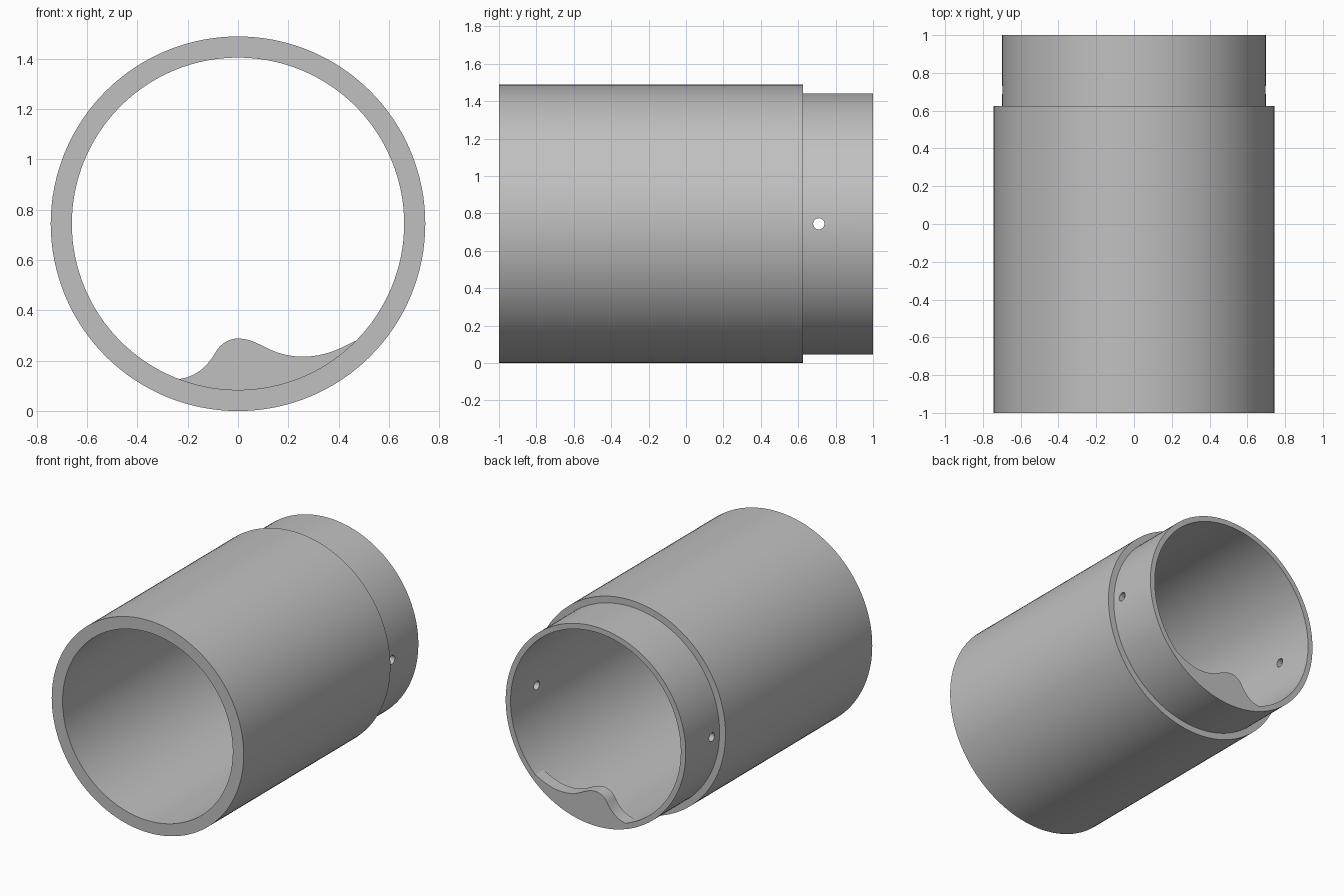
import bpy, bmesh, math
from mathutils import Vector, Matrix, geometry

cube = bpy.data.objects.get("Cube")
if cube:
    bpy.data.objects.remove(cube, do_unlink=True)

R_OUT, R_NECK, R_BORE = 0.744, 0.698, 0.66
FRONT, STEP, BACK = -1.0, 0.625, 1.0
AXIS = Vector((0, 0, R_OUT))
SEGMENTS = 128

grey = bpy.data.materials.new("grey")
grey.use_nodes = True
grey.diffuse_color = (0.53, 0.53, 0.53, 1)
grey.node_tree.nodes["Principled BSDF"].inputs["Base Color"].default_value = grey.diffuse_color


def make_object(name, bm):
    bmesh.ops.recalc_face_normals(bm, faces=bm.faces)
    mesh = bpy.data.meshes.new(name)
    bm.to_mesh(mesh)
    bm.free()
    mesh.materials.append(grey)
    ob = bpy.data.objects.new(name, mesh)
    bpy.context.collection.objects.link(ob)
    return ob


def activate(ob):
    bpy.ops.object.select_all(action='DESELECT')
    ob.select_set(True)
    bpy.context.view_layer.objects.active = ob


def smooth(ob):
    activate(ob)
    bpy.ops.object.shade_smooth_by_angle(angle=math.radians(30))


# Stepped sleeve: closed wall section spun around the bore axis
bm = bmesh.new()
section = [(R_BORE, FRONT), (R_OUT, FRONT), (R_OUT, STEP),
           (R_NECK, STEP), (R_NECK, BACK), (R_BORE, BACK)]
verts = [bm.verts.new(AXIS + Vector((r, y, 0))) for r, y in section]
edges = [bm.edges.new((v, verts[i - 1])) for i, v in enumerate(verts)]
bmesh.ops.spin(bm, geom=verts + edges, cent=AXIS, axis=(0, 1, 0),
               angle=math.tau, steps=SEGMENTS, use_merge=True)
bmesh.ops.remove_doubles(bm, verts=bm.verts, dist=0.0001)
sleeve = make_object("sleeve", bm)

# Pin holes through both sides of the neck
bm = bmesh.new()
bmesh.ops.create_cone(bm, cap_ends=True, segments=32, radius1=0.03, radius2=0.03, depth=2,
                      matrix=Matrix.Translation((0, 0.71, R_OUT)) @ Matrix.Rotation(math.pi / 2, 4, 'Y'))
drill = make_object("pin_hole_cutter", bm)
drill.hide_render = True
cut = sleeve.modifiers.new("pin_holes", 'BOOLEAN')
cut.operation, cut.solver, cut.object = 'DIFFERENCE', 'EXACT', drill
activate(sleeve)
bpy.ops.object.modifier_apply(modifier=cut.name)
bpy.data.objects.remove(drill, do_unlink=True)
smooth(sleeve)

# Key ridge: curved crest above the bore, closed along the bore arc
crest_curves = [
    ((-0.235, 0.127), (-0.165, 0.135), (-0.12, 0.18), (-0.09, 0.232)),
    ((-0.09, 0.232), (-0.07, 0.268), (-0.035, 0.288), (0, 0.288)),
    ((0, 0.288), (0.09, 0.288), (0.12, 0.216), (0.26, 0.216)),
    ((0.26, 0.216), (0.35, 0.216), (0.42, 0.255), (0.47, 0.281)),
]
outline = []
for curve in crest_curves:
    a, h1, h2, b = [Vector((x, 0, z)) for x, z in curve]
    outline += geometry.interpolate_bezier(a, h1, h2, b, 14)[:-1]
start, end = math.asin(0.47 / R_BORE), math.asin(-0.235 / R_BORE)
for i in range(33):
    t = start + (end - start) * i / 32
    outline.append(AXIS + (R_BORE + 0.0005) * Vector((math.sin(t), 0, -math.cos(t))))

bm = bmesh.new()
face = bm.faces.new([bm.verts.new(p + Vector((0, BACK, 0))) for p in outline])
extruded = bmesh.ops.extrude_face_region(bm, geom=[face], use_keep_orig=True)
moved = [g for g in extruded["geom"] if isinstance(g, bmesh.types.BMVert)]
bmesh.ops.translate(bm, verts=moved, vec=(0, -0.09, 0))
bmesh.ops.remove_doubles(bm, verts=bm.verts, dist=0.0003)
smooth(make_object("key_ridge", bm))
